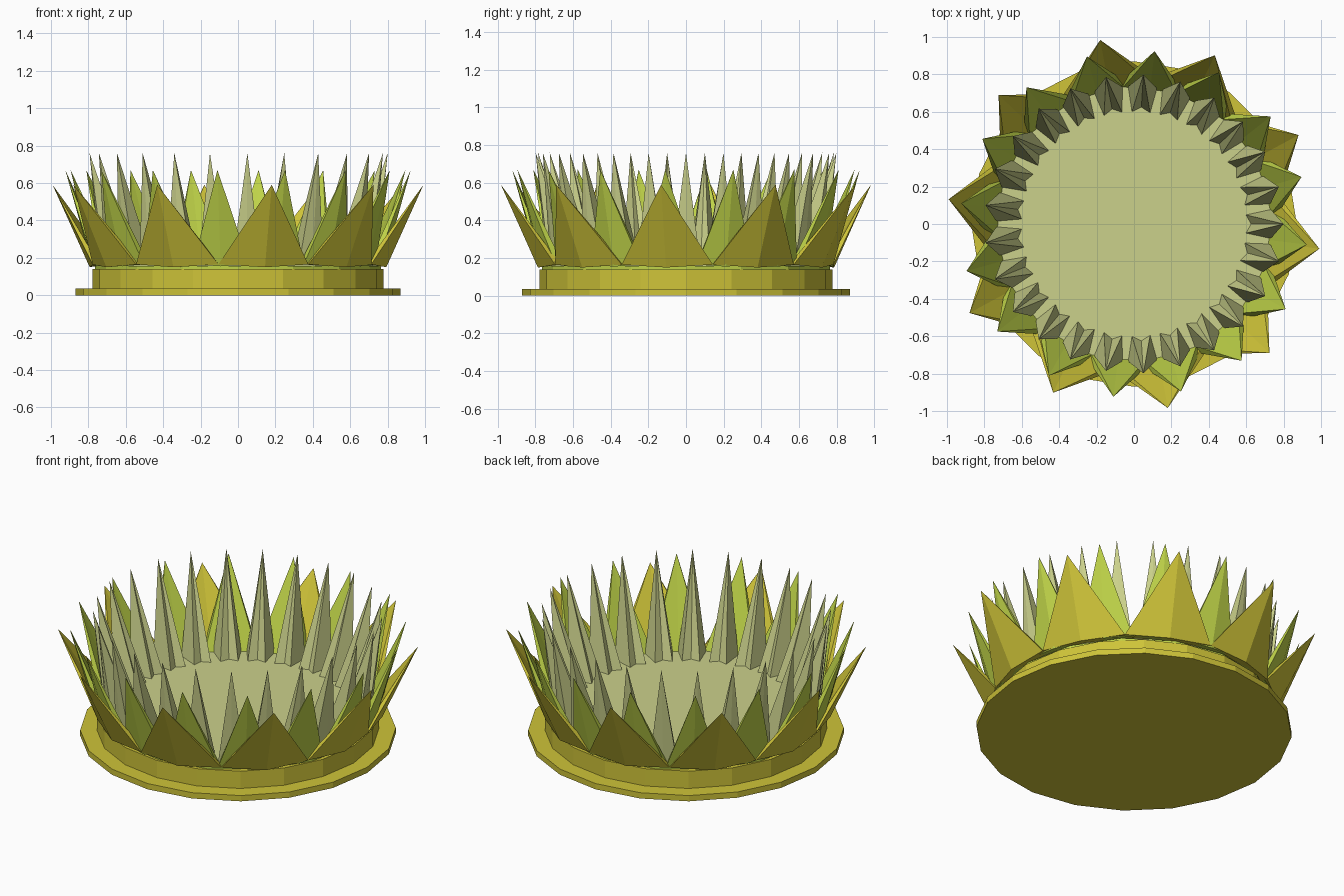
import bpy, bmesh, math
from mathutils import Vector

if "Cube" in bpy.data.objects:
    bpy.data.objects.remove(bpy.data.objects["Cube"])

def material(name, rgb):
    m = bpy.data.materials.new(name)
    m.diffuse_color = (*rgb, 1)
    m.use_nodes = True
    m.node_tree.nodes["Principled BSDF"].inputs["Base Color"].default_value = m.diffuse_color
    return m

gold = material("olive_gold", (0.62, 0.55, 0.04))
green = material("lime_green", (0.52, 0.65, 0.065))
pale = material("pale_sage", (0.60, 0.64, 0.26))

def polar(r, deg, z):
    a = math.radians(deg)
    return Vector((r * math.cos(a), r * math.sin(a), z))

def finish(name, bm, mat):
    bmesh.ops.recalc_face_normals(bm, faces=bm.faces)
    me = bpy.data.meshes.new(name)
    bm.to_mesh(me)
    bm.free()
    me.materials.append(mat)
    ob = bpy.data.objects.new(name, me)
    bpy.context.collection.objects.link(ob)

def disc(name, r, z0, z1, sides, mat):
    bm = bmesh.new()
    lo = [bm.verts.new(polar(r, 360 * i / sides, z0)) for i in range(sides)]
    hi = [bm.verts.new(polar(r, 360 * i / sides, z1)) for i in range(sides)]
    bm.faces.new(lo[::-1])
    bm.faces.new(hi)
    for i in range(sides):
        j = (i + 1) % sides
        bm.faces.new((lo[i], lo[j], hi[j], hi[i]))
    finish(name, bm, mat)

def spikes(name, n, start, tip, outer, inner, fold_out, fold_in, mat):
    """Ring of hollow-backed spikes. tip = (r, z); outer, inner = (r, z, share of
    half the spacing); fold_out, fold_in = (r, z) of the centre creases."""
    bm = bmesh.new()
    for i in range(n):
        a = start + 360 * i / n
        ho, hi = 180 / n * outer[2], 180 / n * inner[2]
        pts = [polar(outer[0], a - ho, outer[1]), polar(fold_out[0], a, fold_out[1]),
               polar(outer[0], a + ho, outer[1]), polar(inner[0], a + hi, inner[1]),
               polar(fold_in[0], a, fold_in[1]), polar(inner[0], a - hi, inner[1])]
        base = [bm.verts.new(p) for p in pts]
        t = bm.verts.new(polar(tip[0], a, tip[1]))
        for k in range(6):
            bm.faces.new((base[k], base[(k + 1) % 6], t))
        # two-part underside
        bm.faces.new((base[0], base[1], base[4], base[5]))
        bm.faces.new((base[1], base[2], base[3], base[4]))
    finish(name, bm, mat)

# stepped base
disc("base_plate", 0.87, 0, 0.035, 20, gold)
disc("base_drum", 0.778, 0.035, 0.14, 20, gold)
disc("middle_collar", 0.765, 0.14, 0.157, 16, green)
disc("inner_floor", 0.745, 0.157, 0.168, 25, pale)

# three rings of spikes
spikes("outer_spikes", 10, -7.6, (1.0, 0.59), (0.79, 0.165, 1), (0.755, 0.165, 1),
       (0.80, 0.15), (0.745, 0.165), gold)
spikes("middle_spikes", 16, -6.8, (0.93, 0.67), (0.775, 0.165, 1), (0.735, 0.17, 1),
       (0.785, 0.155), (0.725, 0.165), green)
spikes("inner_spikes", 25, 0, (0.80, 0.76), (0.735, 0.16, 0.85), (0.60, 0.165, 0.65),
       (0.74, 0.16), (0.625, 0.165), pale)
